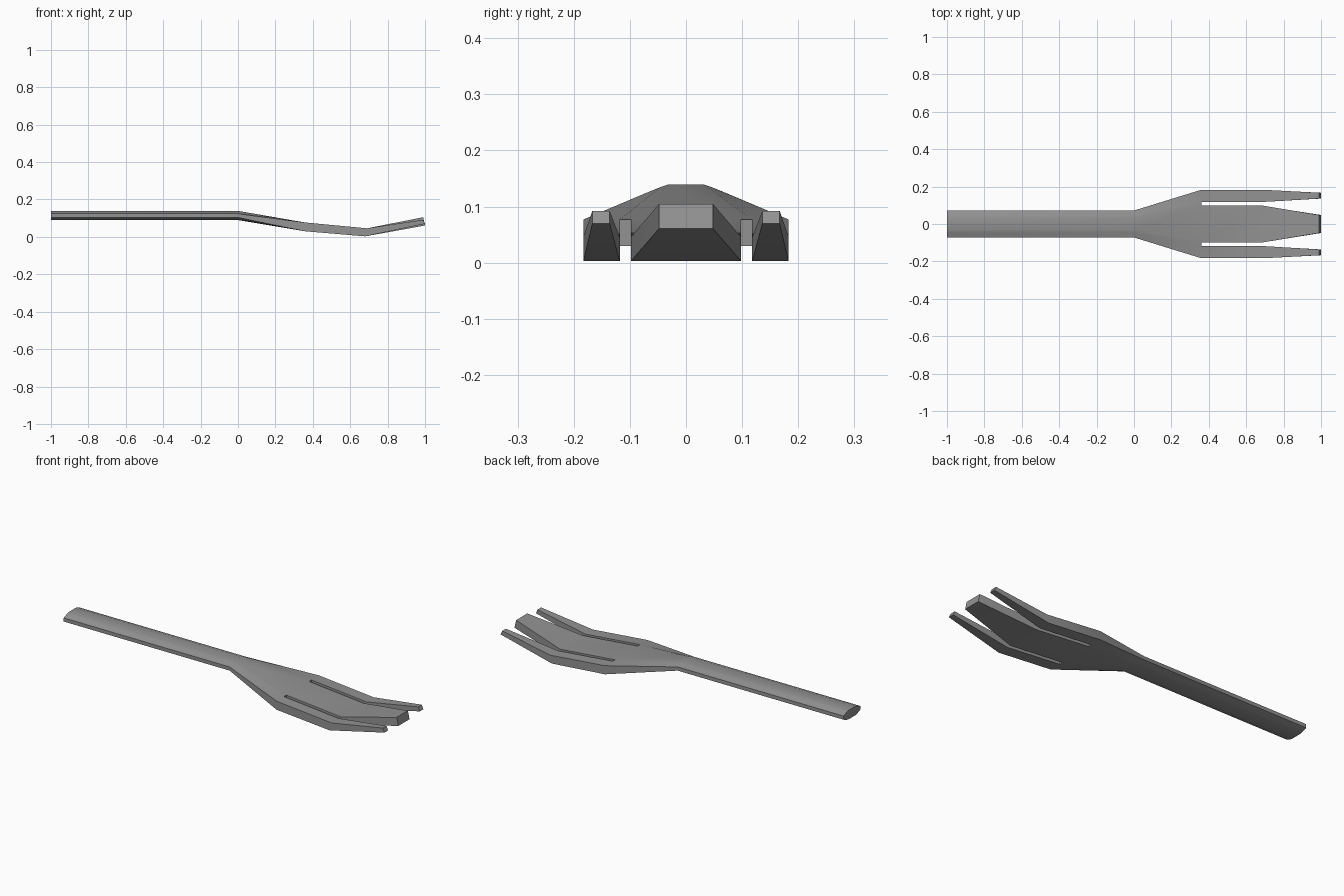
import bpy
import bmesh

cube = bpy.data.objects.get("Cube")
if cube:
    bpy.data.objects.remove(cube, do_unlink=True)

# Brushed metal
metal = bpy.data.materials.new("grey metal")
metal.use_nodes = True
grey = (0.29, 0.29, 0.29, 1)
metal.diffuse_color = grey
metal.node_tree.nodes["Principled BSDF"].inputs["Base Color"].default_value = grey


def station(x_top, x_bottom, half):
    """Section across y; half lists (y, top z, bottom z) from outer edge inwards."""
    columns = [(-y, t, b) for y, t, b in half] + [(y, t, b) for y, t, b in reversed(half)]
    return [((x_top, y, t), (x_bottom, y, b)) for y, t, b in columns]


# Lens-like handle section, flat head sections, then tapered tips
handle = [(0.072, 0.124, 0.104), (0.045, 0.135, 0.093), (0.033, 0.139, 0.09)]
root = [(y, 0.077, 0.03) for y in (0.183, 0.118, 0.098)]
bend = [(y, 0.046, 0.003) for y in (0.183, 0.118, 0.098)]
tip = [(0.167, 0.092, 0.07), (0.136, 0.092, 0.07), (0.048, 0.105, 0.061)]
stations = [
    station(-1.0, -1.0, handle),
    station(0.0, 0.0, handle),
    station(0.36, 0.36, root),
    station(0.69, 0.68, bend),
    station(0.99, 1.0, tip),
]

bm = bmesh.new()
grid = [[(bm.verts.new(t), bm.verts.new(b)) for t, b in s] for s in stations]


def toggle_face(verts):
    """Add a wall, or remove it where two cells share it."""
    shared = bm.faces.get(verts)
    if shared:
        bm.faces.remove(shared)
    else:
        bm.faces.new(verts)


# Fill the cells, leaving slots between the tines
for i in range(len(grid) - 1):
    for j in range(len(grid[0]) - 1):
        if i >= 2 and j in (1, 3):
            continue
        ring = [grid[i][j], grid[i + 1][j], grid[i + 1][j + 1], grid[i][j + 1]]
        toggle_face([top for top, _ in ring])
        toggle_face([bottom for _, bottom in reversed(ring)])
        for k in range(4):
            a, b = ring[k], ring[(k + 1) % 4]
            toggle_face([a[0], a[1], b[1], b[0]])

# Clear edges left over from removed walls
loose = [e for e in bm.edges if not e.link_faces]
bmesh.ops.delete(bm, geom=loose, context="EDGES")
bmesh.ops.recalc_face_normals(bm, faces=bm.faces[:])

mesh = bpy.data.meshes.new("fork")
bm.to_mesh(mesh)
bm.free()
mesh.materials.append(metal)
fork = bpy.data.objects.new("fork", mesh)
bpy.context.collection.objects.link(fork)

bpy.ops.object.select_all(action="DESELECT")
fork.select_set(True)
bpy.context.view_layer.objects.active = fork
bpy.ops.object.shade_smooth_by_angle(angle=0.55)
